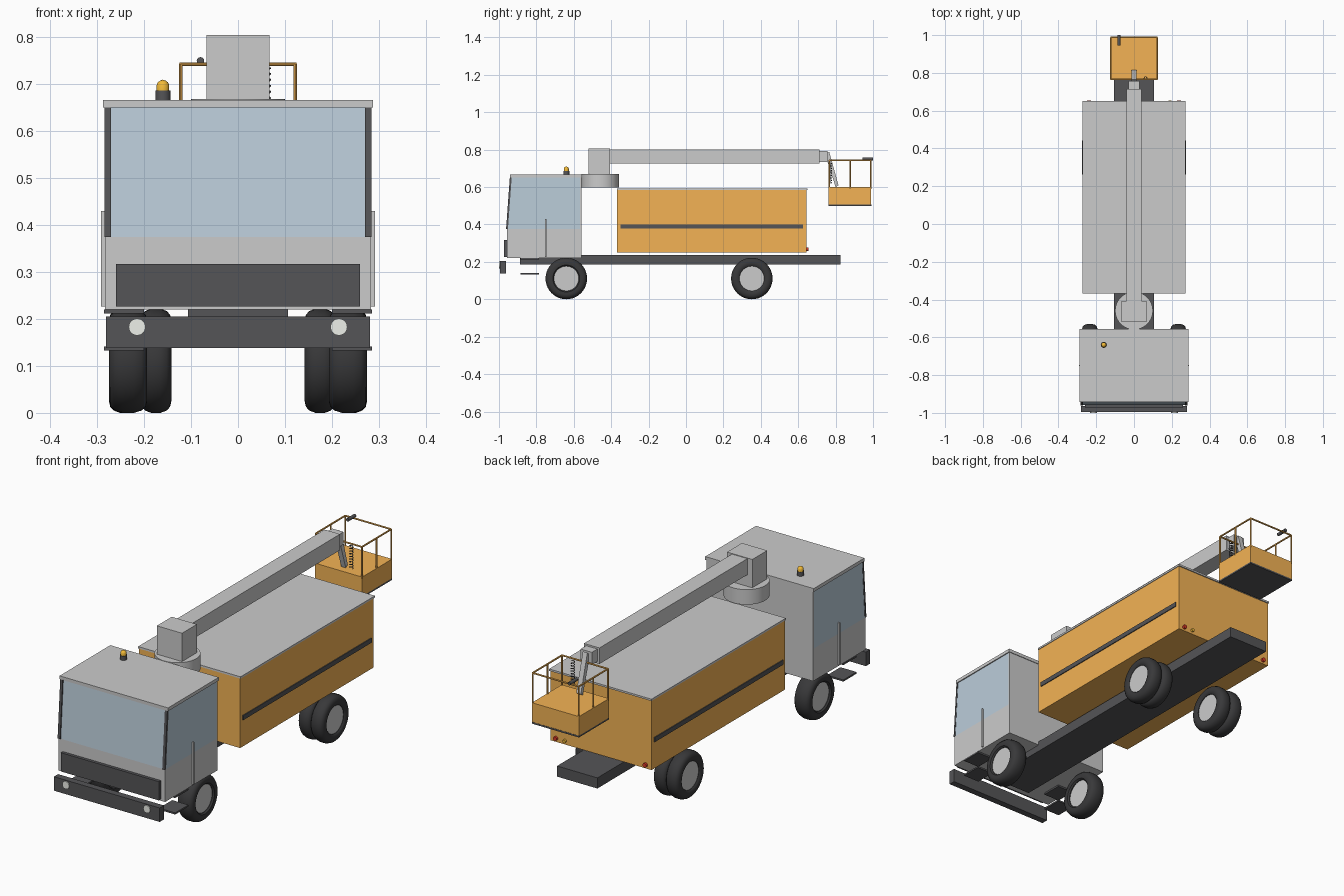
import bpy, bmesh, math
from mathutils import Vector, Matrix

if "Cube" in bpy.data.objects:
    bpy.data.objects.remove(bpy.data.objects["Cube"])

def mat(name, r, g, b):
    m = bpy.data.materials.new(name)
    m.diffuse_color = (r, g, b, 1)
    m.use_nodes = True
    m.node_tree.nodes["Principled BSDF"].inputs["Base Color"].default_value = m.diffuse_color
    return m

ORANGE = mat("orange_paint", 0.9, 0.45, 0.09)
DARK = mat("dark_trim", 0.09, 0.09, 0.095)
RUBBER = mat("rubber", 0.04, 0.04, 0.042)
GLASS = mat("glass", 0.5, 0.61, 0.7)
AMBER = mat("amber_lens", 0.9, 0.5, 0.04)
RED = mat("red_lens", 0.7, 0.04, 0.02)
LAMP = mat("lamp_lens", 0.85, 0.87, 0.82)

def finish(name, bm, m=None, smooth=False):
    bmesh.ops.recalc_face_normals(bm, faces=bm.faces)
    me = bpy.data.meshes.new(name)
    bm.to_mesh(me)
    bm.free()
    ob = bpy.data.objects.new(name, me)
    bpy.context.collection.objects.link(ob)
    if m:
        me.materials.append(m)
    if smooth:
        bpy.ops.object.select_all(action='DESELECT')
        ob.select_set(True)
        bpy.context.view_layer.objects.active = ob
        bpy.ops.object.shade_smooth_by_angle(angle=math.radians(40))
    return ob

def box(name, x, y, z, m=None):
    """Box from (min, max) ranges."""
    bm = bmesh.new()
    bmesh.ops.create_cube(bm, size=1)
    for v in bm.verts:
        v.co = Vector([(a + b) / 2 + c * (b - a) for (a, b), c in zip((x, y, z), v.co)])
    return finish(name, bm, m)

def rod(name, p, q, r, m=None, n=12):
    """Cylinder between two points."""
    p, q = Vector(p), Vector(q)
    d = q - p
    bm = bmesh.new()
    bmesh.ops.create_cone(bm, cap_ends=True, segments=n, radius1=r, radius2=r, depth=d.length)
    rot = Vector((0, 0, 1)).rotation_difference(d).to_matrix().to_4x4()
    bmesh.ops.transform(bm, matrix=Matrix.Translation((p + q) / 2) @ rot, verts=bm.verts)
    return finish(name, bm, m, True)

def prism(name, profile, x0, x1, m=None):
    """Side profile of (y, z) points extruded across x."""
    bm = bmesh.new()
    f = bm.faces.new([bm.verts.new((x0, y, z)) for y, z in profile])
    ext = bmesh.ops.extrude_face_region(bm, geom=[f])["geom"]
    for v in ext:
        if isinstance(v, bmesh.types.BMVert):
            v.co.x = x1
    return finish(name, bm, m)

def lathe(name, profile, centre, axis, m, closed=False):
    """Spin (radius, along) points round the x or z axis."""
    bm = bmesh.new()
    pts = profile + profile[:1] if closed else profile
    vs = [bm.verts.new((r, 0, a)) for r, a in pts]
    es = [bm.edges.new(e) for e in zip(vs, vs[1:])]
    bmesh.ops.spin(bm, geom=vs + es, cent=(0, 0, 0), axis=(0, 0, 1), angle=math.tau, steps=40)
    bmesh.ops.remove_doubles(bm, verts=bm.verts, dist=1e-5)
    rot = Matrix.Rotation(math.pi / 2, 4, 'Y') if axis == 'X' else Matrix()
    bmesh.ops.transform(bm, matrix=Matrix.Translation(centre) @ rot, verts=bm.verts)
    return finish(name, bm, m, True)

# Chassis and bumper
box("chassis", (-.107, .107), (-.888, .825), (.187, .238), DARK)
box("front_bumper", (-.281, .281), (-.995, -.963), (.138, .205), DARK)

# Cab: grey base, glazed upper half, rear panel, roof
box("cab_base", (-.283, .283), (-.957, -.563), (.22, .375))
prism("cab_glazing", [(-.957, .375), (-.937, .652), (-.567, .652), (-.567, .375)], -.283, .283, GLASS)
box("cab_rear_panel", (-.283, .283), (-.568, -.56), (.22, .652))
box("cab_roof", (-.288, .288), (-.942, -.557), (.651, .667))
box("grille", (-.26, .26), (-.972, -.955), (.227, .317), DARK)

# Parts mirrored on both sides of the cab and body
for s, side in ((1, "right"), (-1, "left")):
    def span(a, b):
        return tuple(sorted((s * a, s * b)))
    prism("windscreen_pillar_" + side,
          [(-.962, .375), (-.942, .651), (-.932, .651), (-.952, .375)], s * .271, s * .2845, DARK)
    box("door_handrail_" + side, span(.283, .292), (-.753, -.747), (.227, .43))
    for z, lvl in ((.133, "lower"), (.212, "upper")):
        box(f"{lvl}_step_{side}", span(.2, .286), (-.885, -.785), (z, z + .008), DARK)
    rod("headlight_" + side, (s * .215, -.98, .183), (s * .215, -1, .183), .018, LAMP, 24)
    box("side_stripe_" + side, span(.268, .273), (-.35, .625), (.378, .4), DARK)
    rod("tail_light_" + side, (s * .238, .64, .268), (s * .238, .655, .268), .01, RED, 16)
rod("rear_indicator", (.19, .64, .268), (.19, .655, .268), .008, AMBER, 16)

# Wheels: single in front, paired at the rear
def wheel(name, x, y, w):
    s = 1 if x > 0 else -1
    h, R = w / 2, .111
    half = [(.066, h * .8), (.072, h * .97), (.086, h), (.098, h * .92), (.106, h * .7), (R, h * .3)]
    tyre = half + [(r, -a) for r, a in reversed(half)]
    lathe(name + "_tyre", tyre, (x, y, R), 'X', RUBBER, True)
    rod(name + "_hub", (x - s * h * .7, y, R), (x + s * h * .75, y, R), .067, None, 40)

for s, side in ((1, "right"), (-1, "left")):
    wheel("front_wheel_" + side, s * .234, -.64, .081)
    wheel("rear_outer_wheel_" + side, s * .241, .352, .068)
    wheel("rear_inner_wheel_" + side, s * .175, .352, .066)

# Cargo body
box("cargo_body", (-.269, .269), (-.368, .645), (.25, .584), ORANGE)
box("cargo_roof", (-.272, .272), (-.369, .65), (.584, .593))

# Turret, mast and telescopic boom
rod("turret", (0, -.459, .597), (0, -.459, .669), .1, None, 40)
box("mast", (-.067, .067), (-.52, -.407), (.669, .805))
box("outer_boom", (-.041, .041), (-.41, .715), (.725, .802))
box("inner_boom", (-.03, .03), (.7, .757), (.734, .794))
prism("basket_arm", [(.745, .772), (.765, .79), (.782, .73), (.815, .61), (.8, .6)], -.012, .012)

# Basket with rails
bx, y0, y1, top = .122, .766, .988, .743
box("basket_floor", (-.125, .125), (.762, .991), (.5, .508), DARK)
box("basket_tub", (-.125, .125), (.763, .99), (.508, .6), ORANGE)
for x in (-bx, bx):
    for y in (y0, (y0 + y1) / 2, y1):
        rod("basket_post", (x, y, .59), (x, y, top), .004, ORANGE, 8)
    rod("basket_side_rail", (x, y0, top), (x, y1, top), .004, ORANGE, 8)
for y in (y0, y1):
    rod("basket_cross_rail", (-bx, y, top), (bx, y, top), .004, ORANGE, 8)
rod("basket_work_lamp", (-.08, .945, .75), (-.08, 1, .75), .008, DARK, 16)

# Coiled cable beside the basket arm
cu = bpy.data.curves.new("coiled_cable", 'CURVE')
cu.dimensions, cu.bevel_depth, cu.bevel_resolution = '3D', .0018, 1
sp = cu.splines.new('POLY')
turns, n = 9, 12
sp.points.add(turns * n)
for i, p in enumerate(sp.points):
    a = math.tau * i / n
    p.co = (.061 + .008 * math.cos(a), .772 + .008 * math.sin(a), .62 + .115 * i / (turns * n), 1)
cu.materials.append(DARK)
bpy.context.collection.objects.link(bpy.data.objects.new("coiled_cable", cu))

# Roof beacon
rod("beacon_base", (-.16, -.64, .667), (-.16, -.64, .687), .016, DARK, 24)
lathe("beacon_dome", [(.0135, 0), (.0135, .012), (.011, .018), (.006, .022), (0, .024)],
      (-.16, -.64, .686), 'Z', AMBER)
